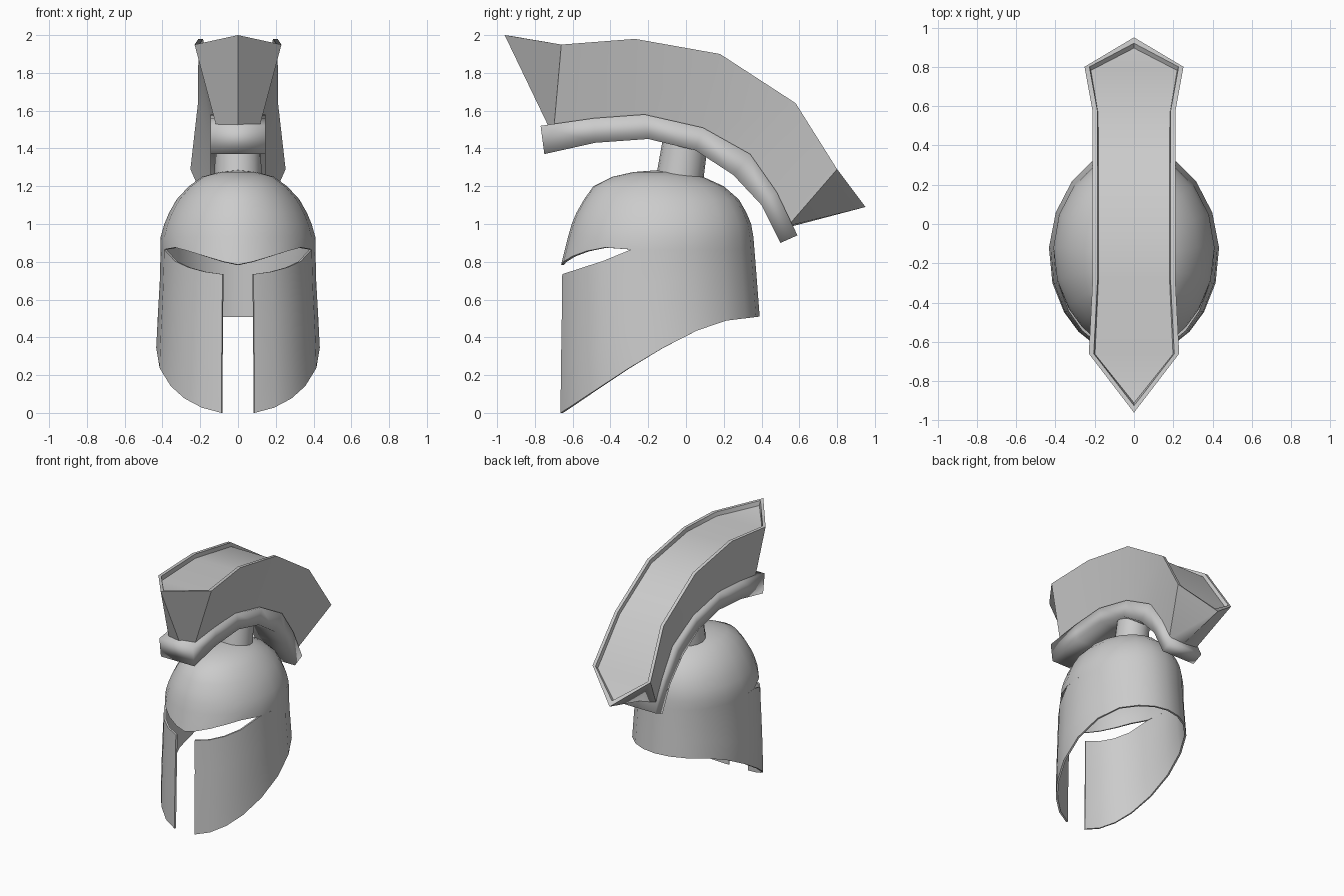
import bpy, bmesh, math
from mathutils import Vector

cube = bpy.data.objects.get("Cube")
if cube:
    bpy.data.objects.remove(cube, do_unlink=True)

metal = bpy.data.materials.new("light_grey")
metal.use_nodes = True
GREY = (0.6, 0.6, 0.6, 1)
metal.diffuse_color = GREY
next(n for n in metal.node_tree.nodes if n.type == 'BSDF_PRINCIPLED').inputs["Base Color"].default_value = GREY


def interp(table, v):
    """Piecewise linear lookup; rows are (key, value, ...)."""
    if v <= table[0][0]:
        return table[0][1:]
    for a, b in zip(table, table[1:]):
        if v <= b[0]:
            f = (v - a[0]) / (b[0] - a[0])
            return tuple(p + (q - p) * f for p, q in zip(a[1:], b[1:]))
    return table[-1][1:]


def finish(bm, name, sharp=None):
    bmesh.ops.remove_doubles(bm, verts=bm.verts, dist=0.0005)
    bmesh.ops.delete(bm, geom=[v for v in bm.verts if not v.link_faces], context='VERTS')
    bmesh.ops.recalc_face_normals(bm, faces=bm.faces)
    mesh = bpy.data.meshes.new(name)
    bm.to_mesh(mesh)
    bm.free()
    mesh.materials.append(metal)
    mesh.shade_smooth()
    if sharp:
        mesh.set_sharp_from_angle(angle=math.radians(sharp))
    obj = bpy.data.objects.new(name, mesh)
    bpy.context.collection.objects.link(obj)
    return obj


# Helmet shell: height, half width, front y, back y
SHELL = [(0, .44, -.675, .4), (.31, .435, -.672, .4), (.51, .425, -.668, .39),
         (.77, .41, -.665, .37), (.93, .41, -.625, .357), (1.0, .39, -.605, .345),
         (1.06, .365, -.58, .32), (1.13, .325, -.54, .28), (1.2, .26, -.49, .2),
         (1.25, .19, -.39, .09), (1.275, .1, -.28, -.02), (1.285, 0, -.15, -.15)]
HEM = [(-.66, 0), (-.45, .14), (-.19, .31), (.15, .48), (.4, .51)]
EYE_LOW = [(-.66, .73), (-.45, .8), (-.3, .865)]
EYE_TOP = [(-.665, .77), (-.65, .8), (-.6, .835), (-.5, .87), (-.4, .88), (-.3, .865)]
ANGLES = [0, .2, .45, .7, .95, 1.26, 1.6, 1.95, 2.3, 2.6, 2.87, math.pi]


def shell_point(t, z):
    w, front, back = interp(SHELL, z)
    mid, half = (front + back) / 2, (back - front) / 2
    return Vector((w * math.sin(t), mid - half * math.cos(t), z))


bm = bmesh.new()
columns = []
for t in ANGLES:
    hem = interp(HEM, shell_point(t, .3).y)[0]
    y = shell_point(t, .8).y
    low, top = interp(EYE_LOW, y)[0], interp(EYE_TOP, y)[0]
    heights = [hem + (low - hem) * k / 3 for k in range(4)] + [top]
    heights += [row[0] for row in SHELL if row[0] > .9]
    columns.append([bm.verts.new(shell_point(t, z)) for z in heights])
for c, (a, b) in enumerate(zip(columns, columns[1:])):
    for r in range(len(a) - 1):
        # Row 3 is the eye slit; the first column is open below the nose
        if r == 3 or (c == 0 and r < 4):
            continue
        bm.faces.new((a[r], b[r], b[r + 1], a[r + 1]))
mirrored = bmesh.ops.duplicate(bm, geom=bm.verts[:] + bm.edges[:] + bm.faces[:])["geom"]
for v in mirrored:
    if isinstance(v, bmesh.types.BMVert):
        v.co.x *= -1
helmet = finish(bm, "helmet_shell")
solid = helmet.modifiers.new("thickness", 'SOLIDIFY')
solid.thickness = .014
solid.offset = -1
depsgraph = bpy.context.evaluated_depsgraph_get()
thick = bpy.data.meshes.new_from_object(helmet.evaluated_get(depsgraph))
helmet.modifiers.clear()
helmet.data = thick
thick.shade_smooth()
thick.set_sharp_from_angle(angle=math.radians(45))

# Crest post
bm = bmesh.new()
bmesh.ops.create_cone(bm, cap_ends=True, segments=16, radius1=.125, radius2=.12, depth=.2)
post = finish(bm, "crest_post", 45)
post.location = (0, -.018, 1.34)
post.rotation_euler.x = -.15

# Curved crest holder: upper and lower (y, z) along the arc
UPPER = [(-.77, 1.52), (-.49, 1.56), (-.22, 1.58), (.09, 1.51), (.34, 1.37), (.48, 1.17), (.59, .94)]
LOWER = [(-.75, 1.37), (-.48, 1.43), (-.2, 1.45), (.05, 1.39), (.25, 1.26), (.4, 1.1), (.5, .9)]
bm = bmesh.new()
loops = [[bm.verts.new((x, *p)) for x, p in ((-.145, u), (.145, u), (.145, l), (-.145, l))]
         for u, l in zip(UPPER, LOWER)]
for a, b in zip(loops, loops[1:]):
    for i in range(4):
        j = (i + 1) % 4
        bm.faces.new((a[i], a[j], b[j], b[i]))
bm.faces.new(loops[0])
bm.faces.new(loops[-1])
finish(bm, "crest_holder")

# Crest: half width, y, z at each station; pointed at both ends
CREST_TOP = [(.23, -.66, 1.95), (.21, -.27, 1.98), (.21, .18, 1.9), (.212, .58, 1.64), (.252, .8, 1.29)]
CREST_BASE = [(.11, -.7, 1.5), (.12, -.35, 1.55), (.12, .09, 1.49), (.12, .34, 1.35), (.12, .54, .99)]


def crest_ring(stations, front_tip, back_tip):
    right = [Vector(p) for p in stations]
    left = [Vector((-p.x, p.y, p.z)) for p in reversed(right)]
    return right + [Vector((0, *back_tip))] + left + [Vector((0, *front_tip))]


base = crest_ring(CREST_BASE, (-.72, 1.5), (.57, .99))
rim = crest_ring(CREST_TOP, (-.96, 2.0), (.95, 1.09))
inner = crest_ring([(w - .025, y, z) for w, y, z in CREST_TOP], (-.925, 1.995), (.92, 1.125))
floor = [p.lerp(q, .07) for p, q in zip(inner, base)]

bm = bmesh.new()
rings = [[bm.verts.new(p) for p in ring] for ring in (base, rim, inner, floor)]
for a, b in zip(rings, rings[1:]):
    for i in range(len(a)):
        j = (i + 1) % len(a)
        bm.faces.new((a[i], a[j], b[j], b[i]))
for ring in (rings[0], rings[-1]):
    for i in range(4):
        bm.faces.new((ring[i], ring[i + 1], ring[9 - i], ring[10 - i]))
    bm.faces.new((ring[4], ring[5], ring[6]))
    bm.faces.new((ring[0], ring[10], ring[11]))
finish(bm, "crest", 45)
